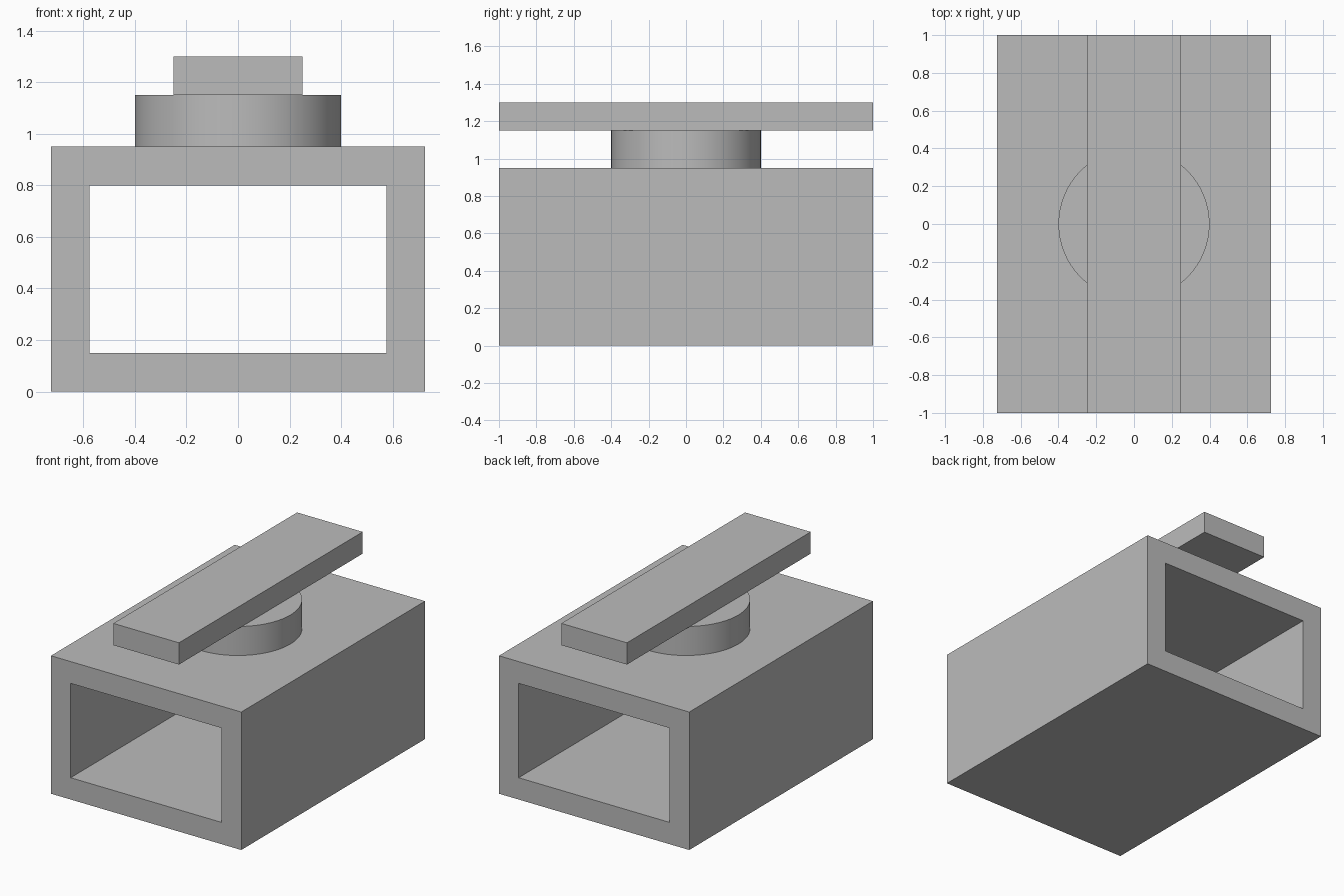
import bpy
import bmesh
import math

cube = bpy.data.objects.get("Cube")
if cube:
    bpy.data.objects.remove(cube, do_unlink=True)

grey = bpy.data.materials.new("plain grey")
grey.use_nodes = True
colour = (0.5, 0.5, 0.5, 1)
grey.diffuse_color = colour
grey.node_tree.nodes["Principled BSDF"].inputs["Base Color"].default_value = colour

LENGTH = 2.0
WALL = 0.15
WIDTH, HEIGHT = 1.45, 0.95
DISC_HEIGHT = 0.2


def finish(bm, name):
    bmesh.ops.recalc_face_normals(bm, faces=bm.faces)
    mesh = bpy.data.meshes.new(name)
    bm.to_mesh(mesh)
    bm.free()
    mesh.materials.append(grey)
    obj = bpy.data.objects.new(name, mesh)
    bpy.context.collection.objects.link(obj)
    return obj


def rectangle(bm, half_width, bottom, top, y):
    corners = [(-half_width, bottom), (half_width, bottom),
               (half_width, top), (-half_width, top)]
    return [bm.verts.new((x, y, z)) for x, z in corners]


# Hollow rectangular sleeve, open at front and back
bm = bmesh.new()
rings = []
for y in (-LENGTH / 2, LENGTH / 2):
    outer = rectangle(bm, WIDTH / 2, 0, HEIGHT, y)
    inner = rectangle(bm, WIDTH / 2 - WALL, WALL, HEIGHT - WALL, y)
    rings.append((outer, inner))
(front_out, front_in), (back_out, back_in) = rings
for a, b in ((front_out, front_in), (front_in, back_in),
             (back_in, back_out), (back_out, front_out)):
    for i in range(4):
        j = (i + 1) % 4
        bm.faces.new((a[i], a[j], b[j], b[i]))
finish(bm, "sleeve")

# Round spacer on top of the sleeve
bpy.ops.mesh.primitive_cylinder_add(
    vertices=64, radius=0.4, depth=DISC_HEIGHT,
    location=(0, 0, HEIGHT + DISC_HEIGHT / 2))
spacer = bpy.context.object
spacer.name = "round_spacer"
spacer.data.materials.append(grey)
bpy.ops.object.shade_smooth_by_angle(angle=math.radians(30))

# Long flat bar across the spacer
bpy.ops.mesh.primitive_cube_add(
    size=1, location=(0, 0, HEIGHT + DISC_HEIGHT + WALL / 2))
bar = bpy.context.object
bar.name = "top_bar"
bar.scale = (0.5, LENGTH, WALL)
bar.data.materials.append(grey)
